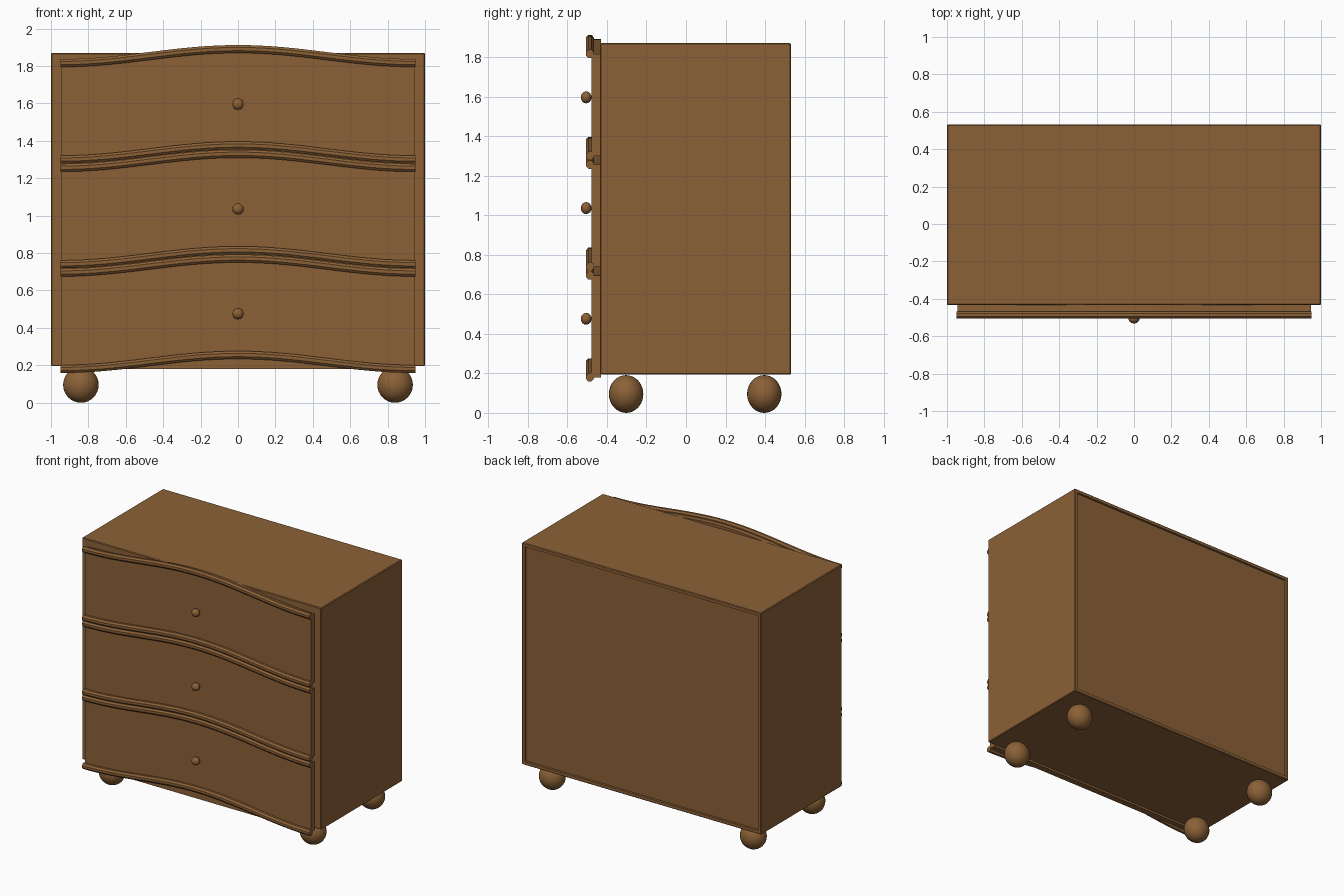
import bpy, bmesh, math
from mathutils import Matrix

cube = bpy.data.objects.get("Cube")
if cube:
    bpy.data.objects.remove(cube, do_unlink=True)

wood = bpy.data.materials.new("warm_brown_wood")
wood.use_nodes = True
wood.diffuse_color = (0.26, 0.12, 0.038, 1)
wood.node_tree.nodes["Principled BSDF"].inputs["Base Color"].default_value = wood.diffuse_color

HALF = 0.945       # half width of the drawer fronts
STEPS = 32         # segments along each wavy edge


def wave(x):
    return 0.0375 * (1 + math.cos(math.pi * x / 0.95))


def finish(name, bm, smooth=False):
    bmesh.ops.recalc_face_normals(bm, faces=bm.faces)
    mesh = bpy.data.meshes.new(name)
    bm.to_mesh(mesh)
    bm.free()
    mesh.materials.append(wood)
    for p in mesh.polygons:
        p.use_smooth = smooth
    obj = bpy.data.objects.new(name, mesh)
    bpy.context.collection.objects.link(obj)
    return obj


def ball(name, centre, radii):
    bm = bmesh.new()
    bmesh.ops.create_uvsphere(bm, u_segments=32, v_segments=16, radius=1,
                              matrix=Matrix.LocRotScale(centre, None, radii))
    return finish(name, bm, True)


def stations(half):
    return [half * (2 * i / STEPS - 1) for i in range(STEPS + 1)]


# Drawer front: a board with wavy edges
def drawer_front(name, low, high, flat_bottom):
    bm = bmesh.new()
    xs = stations(HALF)
    outline = [(x, low + (0 if flat_bottom else wave(x))) for x in xs]
    outline += [(x, high + wave(x)) for x in reversed(xs)]
    face = bm.faces.new([bm.verts.new((x, -0.478, z)) for x, z in outline])
    ext = bmesh.ops.extrude_face_region(bm, geom=[face])
    moved = [v for v in ext["geom"] if isinstance(v, bmesh.types.BMVert)]
    bmesh.ops.translate(bm, verts=moved, vec=(0, 0.048, 0))
    return finish(name, bm)


# Moulding: a faceted oval bead swept along the wave
def moulding(name, z):
    bm = bmesh.new()
    sides = 8
    rings = []
    for x in stations(0.95):
        ring = []
        for k in range(sides):
            a = (k + 0.5) * math.tau / sides
            ring.append(bm.verts.new((x, -0.486 + 0.021 * math.cos(a),
                                      z + wave(x) + 0.023 * math.sin(a))))
        rings.append(ring)
    for a, b in zip(rings, rings[1:]):
        for k in range(sides):
            n = (k + 1) % sides
            bm.faces.new((a[k], a[n], b[n], b[k]))
    bm.faces.new(rings[0])
    bm.faces.new(rings[-1])
    return finish(name, bm)


# Carcass with a recessed back panel and slightly eased edges
bm = bmesh.new()
bmesh.ops.create_cube(bm, size=1, matrix=Matrix.LocRotScale(
    (0, 0.049, 1.0325), None, (2, 0.966, 1.675)))
bmesh.ops.bevel(bm, geom=bm.edges[:], offset=0.005, segments=1, affect='EDGES')
back = max(bm.faces, key=lambda f: f.calc_center_median().y)
bmesh.ops.inset_region(bm, faces=[back], thickness=0.03, depth=0)
bmesh.ops.inset_region(bm, faces=[back], thickness=0.001, depth=-0.015)
finish("carcass", bm)

# Drawers, each with two mouldings and a knob
for i, label in enumerate(("bottom", "middle", "top")):
    low = 0.18 + 0.56 * i
    high = low + 0.516
    drawer_front(label + "_drawer_front", low, high, i == 0)
    moulding(label + "_drawer_lower_moulding", low)
    moulding(label + "_drawer_upper_moulding", high)
    ball(label + "_drawer_knob", (0, -0.505, low + 0.296), (0.03, 0.027, 0.03))

# Ball feet
for side, x in (("right", -0.84), ("left", 0.84)):
    for end, y in (("front", -0.303), ("back", 0.396)):
        ball(end + "_" + side + "_foot", (x, y, 0.0955), (0.095, 0.087, 0.0955))
